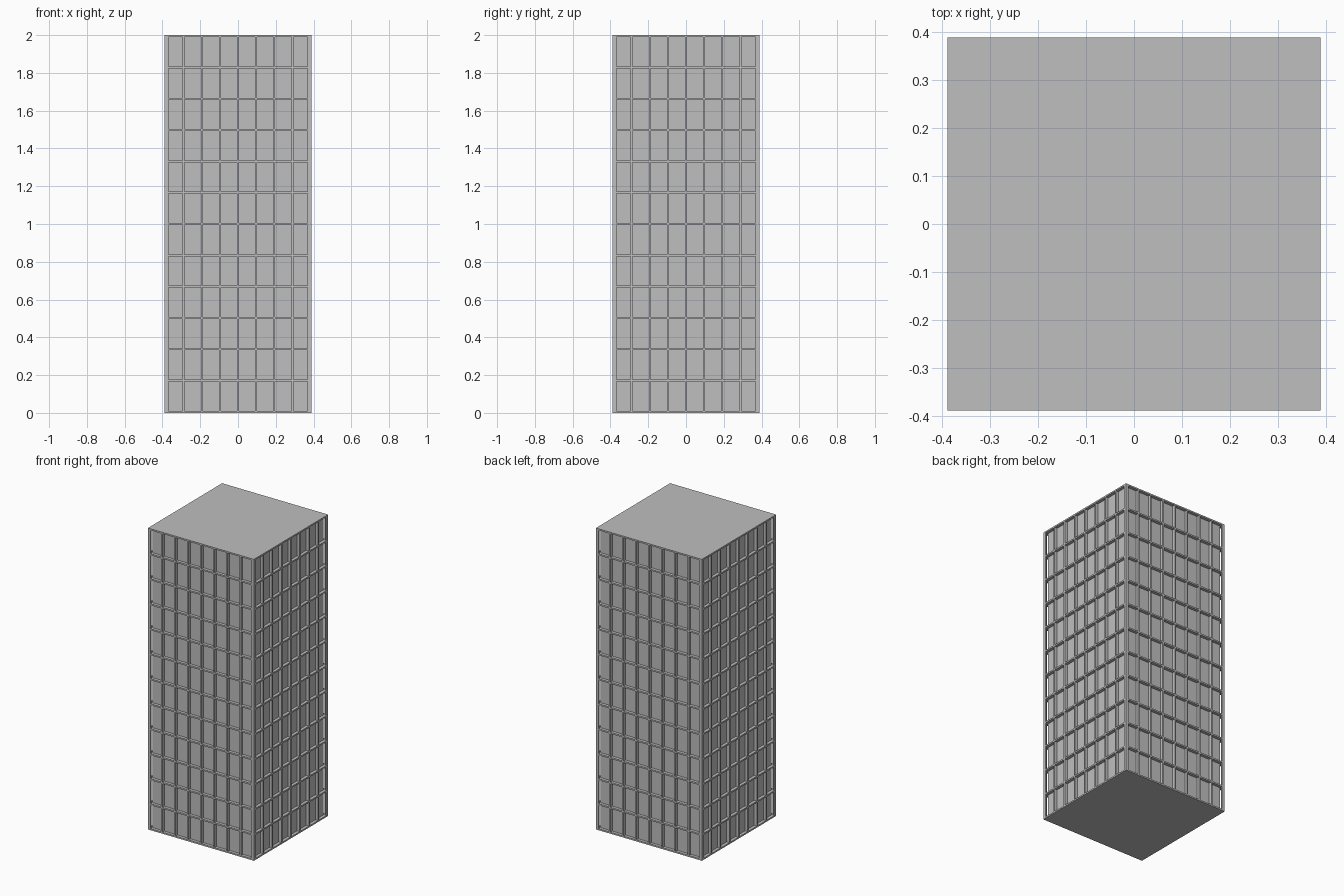
import bpy

# Remove the default cube
if "Cube" in bpy.data.objects:
    bpy.data.objects.remove(bpy.data.objects["Cube"], do_unlink=True)

WIDTH, HEIGHT = 0.778, 2.0
BAYS, FLOORS = 8, 12
BAR = 0.01       # width of mullions and slab edges
RECESS = 0.02    # depth of the wall panels behind the frame

grey = bpy.data.materials.new("light_grey")
grey.use_nodes = True
colour = (0.52, 0.52, 0.52, 1)
grey.diffuse_color = colour
grey.node_tree.nodes["Principled BSDF"].inputs["Base Color"].default_value = colour


def box(name, size, location):
    bpy.ops.mesh.primitive_cube_add(size=1, location=location)
    ob = bpy.context.object
    ob.name = name
    ob.scale = size
    bpy.ops.object.transform_apply(location=False, rotation=False, scale=True)
    ob.data.materials.append(grey)
    return ob


def repeat(ob, count, offset):
    mod = ob.modifiers.new("repeat", 'ARRAY')
    mod.count = count
    mod.use_relative_offset = False
    mod.use_constant_offset = True
    mod.constant_offset_displace = offset


# Recessed wall panels
inner = WIDTH - 2 * RECESS
box("tower_core", (inner, inner, HEIGHT - BAR), (0, 0, HEIGHT / 2))

# Base, floor and roof slabs
floor_step = (HEIGHT - BAR) / FLOORS
slab = box("floor_slabs", (WIDTH, WIDTH, BAR), (0, 0, BAR / 2))
repeat(slab, FLOORS + 1, (0, 0, floor_step))

# Vertical mullions on all four sides, corner posts included
bay_step = (WIDTH - BAR) / BAYS
start = (BAR - WIDTH) / 2
face = (WIDTH - RECESS) / 2
tall = HEIGHT - BAR
for name, side in (("front", -1), ("back", 1)):
    bars = box(name + "_mullions", (BAR, RECESS, tall), (start, side * face, HEIGHT / 2))
    repeat(bars, BAYS + 1, (bay_step, 0, 0))
for name, side in (("right", -1), ("left", 1)):
    bars = box(name + "_mullions", (RECESS, BAR, tall), (side * face, start + bay_step, HEIGHT / 2))
    repeat(bars, BAYS - 1, (0, bay_step, 0))
    for end in (-1, 1):
        box(name + "_corner_post", (RECESS, BAR, tall), (side * face, end * start, HEIGHT / 2))
